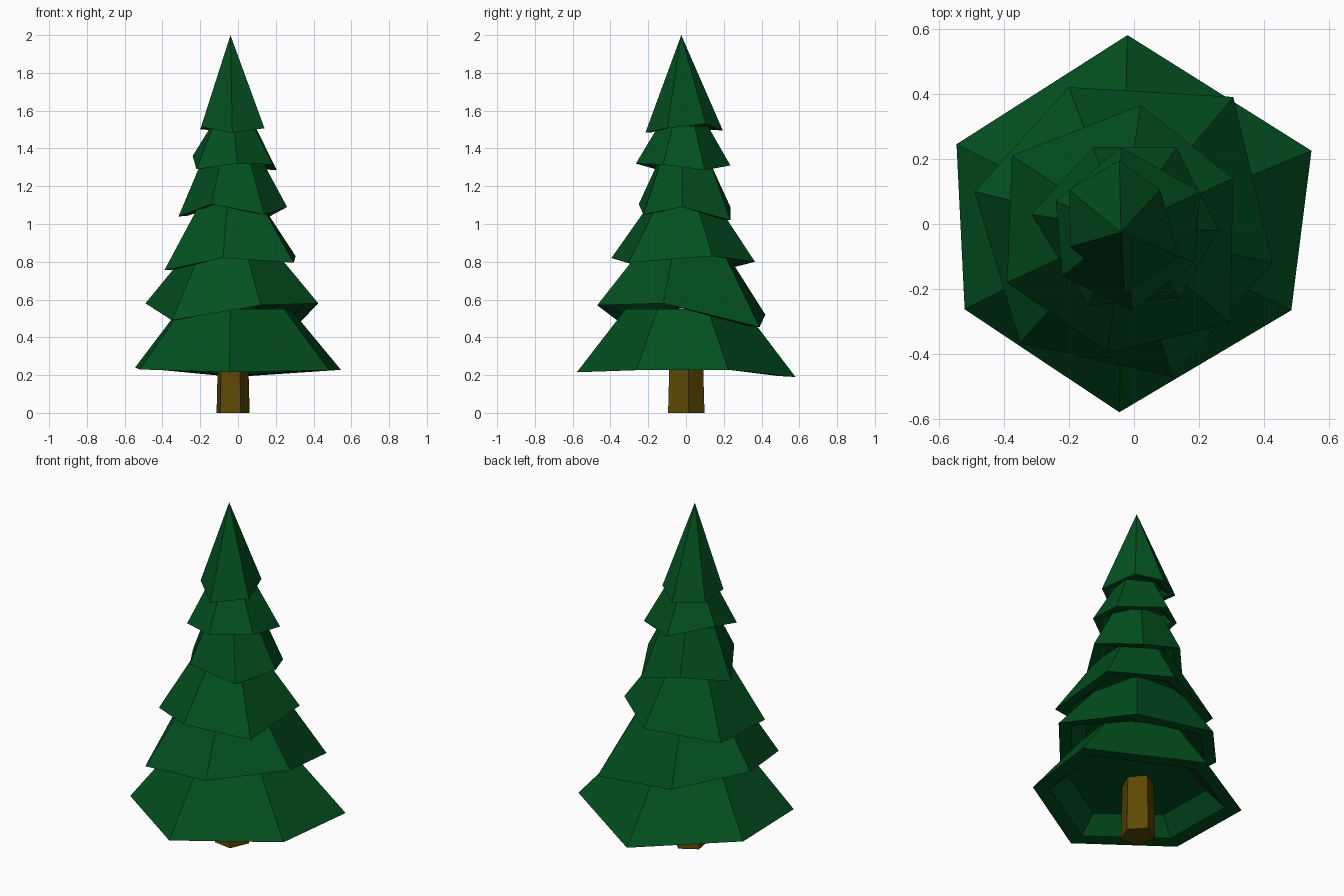
import bpy, bmesh
from math import cos, sin, radians
from mathutils import Vector

if "Cube" in bpy.data.objects:
    bpy.data.objects.remove(bpy.data.objects["Cube"])


def material(name, col):
    m = bpy.data.materials.new(name)
    m.diffuse_color = (*col, 1)
    m.use_nodes = True
    m.node_tree.nodes["Principled BSDF"].inputs["Base Color"].default_value = m.diffuse_color
    return m


GREEN = material("needles", (0.001, 0.08, 0.014))
BROWN = material("bark", (0.11, 0.065, 0.001))


def loft(name, rings, mat, apex=None):
    """Skin a stack of closed rings; the ends are capped or run to an apex."""
    bm = bmesh.new()
    loops = [[bm.verts.new(p) for p in r] for r in rings]
    n = len(loops[0])
    for a, b in zip(loops, loops[1:]):
        for i in range(n):
            j = (i + 1) % n
            bm.faces.new((a[i], a[j], b[j], b[i]))
    bm.faces.new(loops[0][::-1])
    if apex:
        tip = bm.verts.new(apex)
        for i in range(n):
            bm.faces.new((loops[-1][i], loops[-1][(i + 1) % n], tip))
    else:
        bm.faces.new(loops[-1])
    bmesh.ops.recalc_face_normals(bm, faces=bm.faces)
    me = bpy.data.meshes.new(name)
    bm.to_mesh(me)
    bm.free()
    me.materials.append(mat)
    ob = bpy.data.objects.new(name, me)
    bpy.context.collection.objects.link(ob)


AXIS = Vector((-0.035, -0.015, 0))


def shrink(rim, s, z=None, dz=0):
    """Scale a rim towards the trunk axis, at a level z or lifted by dz."""
    out = []
    for p in rim:
        q = AXIS + (Vector(p) - AXIS) * s
        q.z = p[2] + dz if z is None else z
        out.append(q)
    return out


# Branch tiers: uneven six-point rims, with top scale and top height
TIERS = [
    ([(-.545, .245, .24), (-.02, .58, .19), (.545, .225, .228),
      (.483, -.265, .226), (-.045, -.578, .215), (-.52, -.262, .23)], .54, .55),
    ([(-.49, .1, .58), (-.2, .42, .52), (.305, .39, .455),
      (.425, -.12, .58), (.12, -.47, .57), (-.35, -.365, .49)], .55, .83),
    ([(-.375, .21, .76), (.02, .365, .80), (.305, .14, .83),
      (.295, -.305, .795), (-.08, -.395, .82), (-.39, -.18, .755)], .48, 1.1),
    ([(-.315, .03, 1.04), (-.125, .235, 1.09), (.13, .235, 1.02),
      (.26, -.02, 1.09), (.14, -.225, 1.05), (-.14, -.25, 1.105)], .58, 1.32),
    ([(-.24, .07, 1.36), (-.04, .235, 1.31), (.205, .1, 1.285),
      (.185, -.12, 1.315), (-.005, -.265, 1.32), (-.22, -.16, 1.29)], .52, 1.52),
    ([(-.2, .105, 1.50), (-.045, .195, 1.495), (.08, .105, 1.53),
      (.14, -.1, 1.507), (-.03, -.215, 1.483), (-.195, -.07, 1.515)], 0, 2),
]
for k, (rim, top, z) in enumerate(TIERS):
    size = sum((Vector(p[:2]) - AXIS.xy).length for p in rim) / 6
    # recessed underside, rim, then the sloping skirt
    rings = [shrink(rim, .66, dz=.17 * size), shrink(rim, .84, dz=.01 * size), rim]
    if top:
        loft(f"branch_tier_{k + 1}", rings + [shrink(rim, top, z)], GREEN)
    else:
        loft("treetop", rings, GREEN, apex=(-.04, -.025, 2))


# Five-sided tapered trunk
def trunk_ring(r, z):
    return [(-.03 + .93 * r * cos(a), -.004 + 1.03 * r * sin(a), z)
            for a in (radians(10 + 72 * i) for i in range(5))]


loft("trunk", [trunk_ring(.1, 0), trunk_ring(.09, .35)], BROWN)
